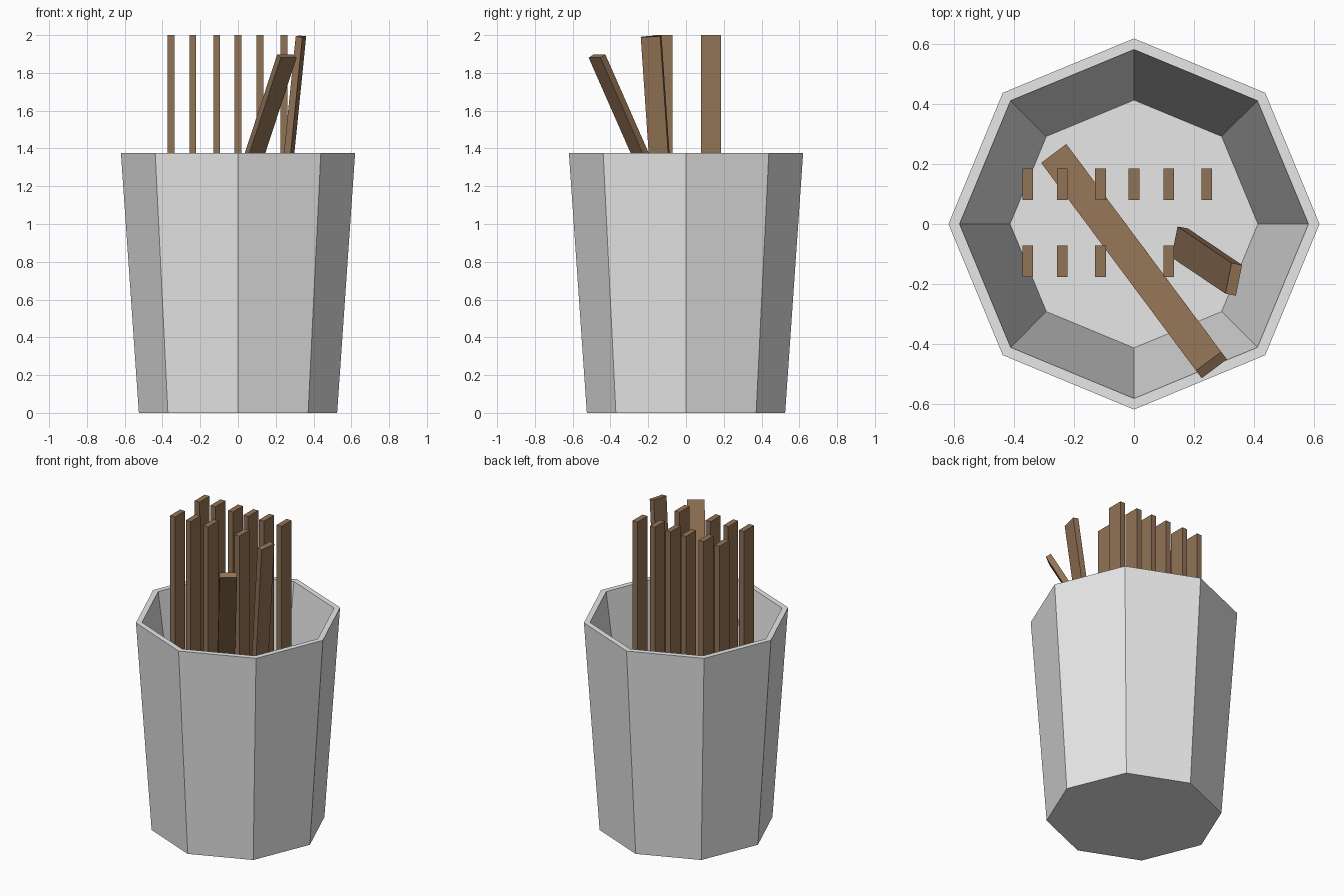
import bpy, bmesh, math
from mathutils import Vector, Matrix

if "Cube" in bpy.data.objects:
    bpy.data.objects.remove(bpy.data.objects["Cube"])


def material(name, rgb):
    m = bpy.data.materials.new(name)
    m.diffuse_color = (*rgb, 1)
    m.use_nodes = True
    m.node_tree.nodes["Principled BSDF"].inputs["Base Color"].default_value = m.diffuse_color
    return m


GREY = material("pale grey", (0.8, 0.8, 0.8))
BROWN = material("stick brown", (0.285, 0.168, 0.09))


def finish(name, bm, mat):
    bmesh.ops.recalc_face_normals(bm, faces=bm.faces)
    me = bpy.data.meshes.new(name)
    bm.to_mesh(me)
    bm.free()
    me.materials.append(mat)
    ob = bpy.data.objects.new(name, me)
    bpy.context.collection.objects.link(ob)
    return ob


# Eight-sided cup: outer wall, rim, inner wall and floor as one closed shell
SIDES = 8
PROFILE = [(0.525, 0), (0.62, 1.375), (0.583, 1.375), (0.414, 0.15)]
bm = bmesh.new()
rings = []
for r, z in PROFILE:
    rings.append([bm.verts.new((r * math.cos(math.tau * i / SIDES),
                                r * math.sin(math.tau * i / SIDES), z))
                  for i in range(SIDES)])
for a, b in zip(rings, rings[1:]):
    for i in range(SIDES):
        j = (i + 1) % SIDES
        bm.faces.new((a[i], a[j], b[j], b[i]))
bm.faces.new(rings[0])
bm.faces.new(rings[-1])
finish("cup", bm, GREY)

# Flat sticks, placed by centre, axis and direction of the wide side
THICK, WIDE, LENGTH, MID_Z = 0.036, 0.105, 1.8, 1.1


def stick(name, x, y, axis=(0, 0, 1), wide=(0, 1, 0)):
    az = Vector(axis).normalized()
    ay = Vector(wide)
    ay = (ay - az * ay.dot(az)).normalized()
    ax = ay.cross(az)
    rot = Matrix((ax, ay, az)).transposed().to_4x4()
    bm = bmesh.new()
    bmesh.ops.create_cube(bm, size=1)
    bmesh.ops.scale(bm, vec=(THICK, WIDE, LENGTH), verts=bm.verts)
    bmesh.ops.transform(bm, matrix=Matrix.Translation((x, y, MID_Z)) @ rot,
                        verts=bm.verts)
    finish(name, bm, BROWN)


COLUMNS = [-0.355, -0.24, -0.112, 0.0, 0.116, 0.243]
BACK_Y, FRONT_Y = 0.133, -0.124

# Back row and the upright part of the front row
for i, x in enumerate(COLUMNS):
    stick(f"back_stick_{i + 1}", x, BACK_Y)
    if i not in (3, 5):
        stick(f"front_stick_{i + 1}", x, FRONT_Y)

# Two tilted sticks of the front row
stick("leaning_stick", COLUMNS[3], FRONT_Y, (0.328, -0.44, 1), (0.8, 0.6, 0))
stick("tilted_stick", COLUMNS[5], FRONT_Y, (0.101, -0.068, 1), (0.19, 0.98, 0))
